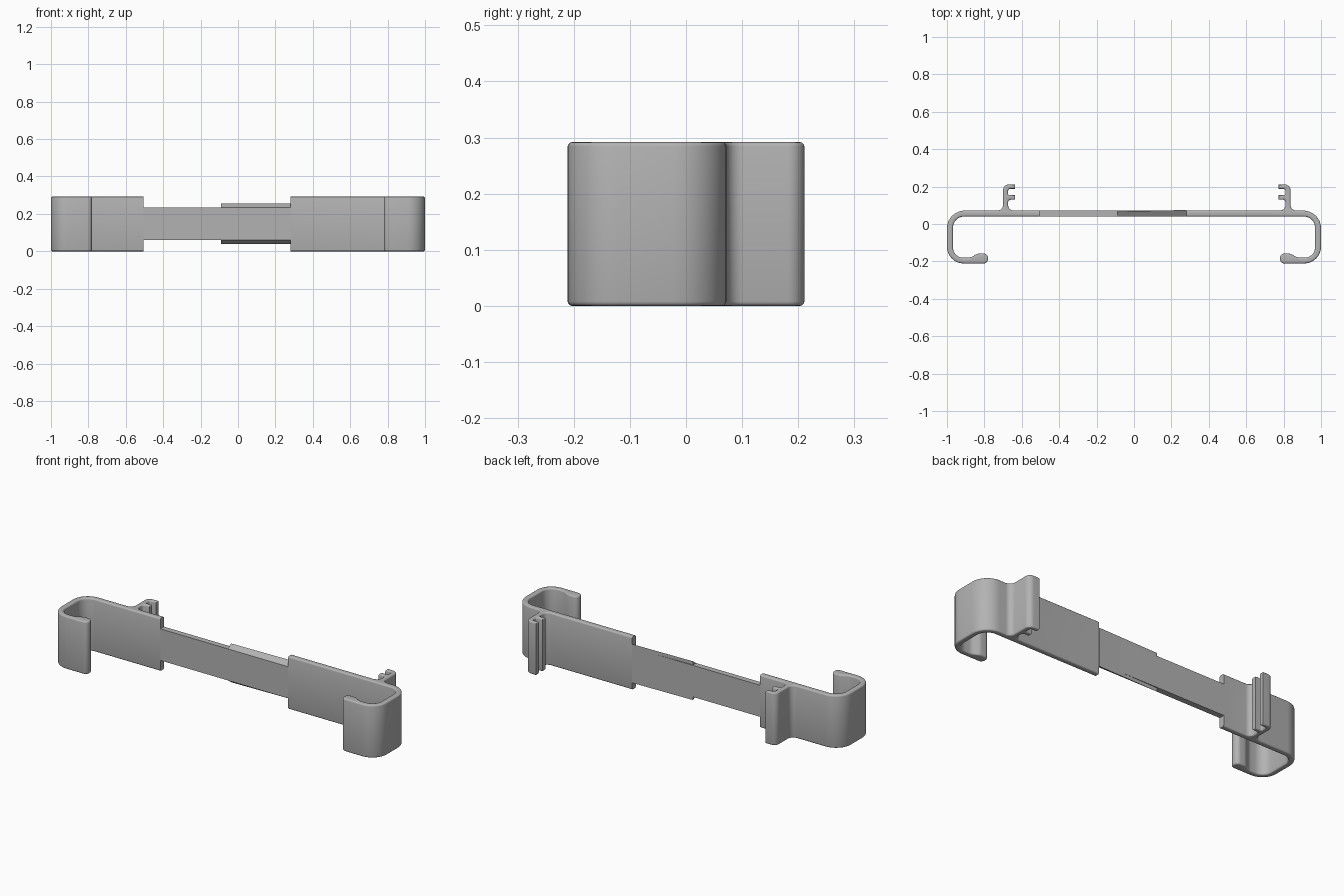
import bpy, bmesh, math
from mathutils import Vector

if "Cube" in bpy.data.objects:
    bpy.data.objects.remove(bpy.data.objects["Cube"])

HEIGHT = 0.292
FRONT, BACK = 0.04, 0.072      # faces of the long bar
LEFT_END, RIGHT_END = 0.28, -0.505

grey = bpy.data.materials.new("plain grey")
grey.use_nodes = True
grey.diffuse_color = (0.45, 0.45, 0.45, 1)
grey.node_tree.nodes["Principled BSDF"].inputs["Base Color"].default_value = (0.45, 0.45, 0.45, 1)


def make_object(name, bm):
    bmesh.ops.recalc_face_normals(bm, faces=bm.faces[:])
    mesh = bpy.data.meshes.new(name)
    bm.to_mesh(mesh)
    bm.free()
    mesh.materials.append(grey)
    obj = bpy.data.objects.new(name, mesh)
    bpy.context.collection.objects.link(obj)
    return obj


def rounded_outline(corners, steps=8):
    """Polygon whose (x, y, radius) corners are replaced by arcs."""
    points = []
    for i, (x, y, r) in enumerate(corners):
        p = Vector((x, y))
        if r == 0:
            points.append(p)
            continue
        a = (Vector(corners[i - 1][:2]) - p).normalized()
        b = (Vector(corners[(i + 1) % len(corners)][:2]) - p).normalized()
        half = a.angle(b) / 2
        centre = p + (a + b).normalized() * r / math.sin(half)
        start = p + a * r / math.tan(half) - centre
        sweep = start.angle_signed(p + b * r / math.tan(half) - centre)
        for k in range(steps + 1):
            t = -sweep * k / steps
            c, s = math.cos(t), math.sin(t)
            points.append(centre + Vector((start.x * c - start.y * s, start.x * s + start.y * c)))
    return points


def end_hook(name, side, inner, clip):
    """Wide plate, curled hook and rear two-pronged clip in one profile."""
    stem, tip = clip - 0.027, clip - 0.065
    corners = [
        (inner, FRONT, 0), (0.968, FRONT, 0.06), (0.968, -0.18, 0.055),
        (0.875, -0.18, 0.05), (0.835, -0.158, 0.04),
        (0.78, -0.158, 0.024), (0.78, -0.211, 0.024),
        (1, -0.211, 0.09), (1, BACK, 0.095),
        (clip, BACK, 0.03), (clip, 0.211, 0.03),
        (tip, 0.211, 0), (tip, 0.188, 0), (stem, 0.188, 0.012),
        (stem, 0.155, 0.006), (tip, 0.155, 0), (tip, 0.13, 0),
        (stem, 0.13, 0.015), (stem, BACK, 0.03), (inner, BACK, 0)]
    bm = bmesh.new()
    base = bm.faces.new([bm.verts.new((side * p.x, p.y, 0)) for p in rounded_outline(corners)])
    top = bmesh.ops.extrude_face_region(bm, geom=[base])["geom"]
    bmesh.ops.translate(bm, vec=(0, 0, HEIGHT), verts=[v for v in top if isinstance(v, bmesh.types.BMVert)])
    bmesh.ops.recalc_face_normals(bm, faces=bm.faces[:])
    # round the rims, leaving the cut end of the plate square
    rims = [e for e in bm.edges
            if abs(e.verts[0].co.z - e.verts[1].co.z) < 1e-5
            and any(abs(v.co.x - side * inner) > 1e-4 for v in e.verts)]
    bmesh.ops.bevel(bm, geom=rims, offset=0.008, segments=3, profile=0.5,
                    affect='EDGES', clamp_overlap=False)
    obj = make_object(name, bm)
    bpy.ops.object.select_all(action='DESELECT')
    obj.select_set(True)
    bpy.context.view_layer.objects.active = obj
    bpy.ops.object.shade_smooth_by_angle(angle=math.radians(35))


def slab(name, x_range, z_front, z_back, back_at):
    """Block along x whose front and back may differ in height."""
    bm = bmesh.new()
    bmesh.ops.create_cube(bm, size=1)
    for v in bm.verts:
        end, rear, up = v.co.x > 0, v.co.y > 0, v.co.z > 0
        v.co = (x_range[end], back_at[end] if rear else FRONT, (z_back if rear else z_front)[up])
    return make_object(name, bm)


# Hooked ends
end_hook("left_hook", 1, LEFT_END, 0.837)
end_hook("right_hook", -1, -RIGHT_END, 0.70)

# Narrow strip joining the ends, and the dovetailed, slightly tilted stiffener
slab("centre_strip", (RIGHT_END, LEFT_END), (0.06, 0.235), (0.06, 0.235), (BACK, BACK))
slab("dovetail_stiffener", (-0.09, LEFT_END), (0.06, 0.235), (0.04, 0.255), (0.067, 0.075))
